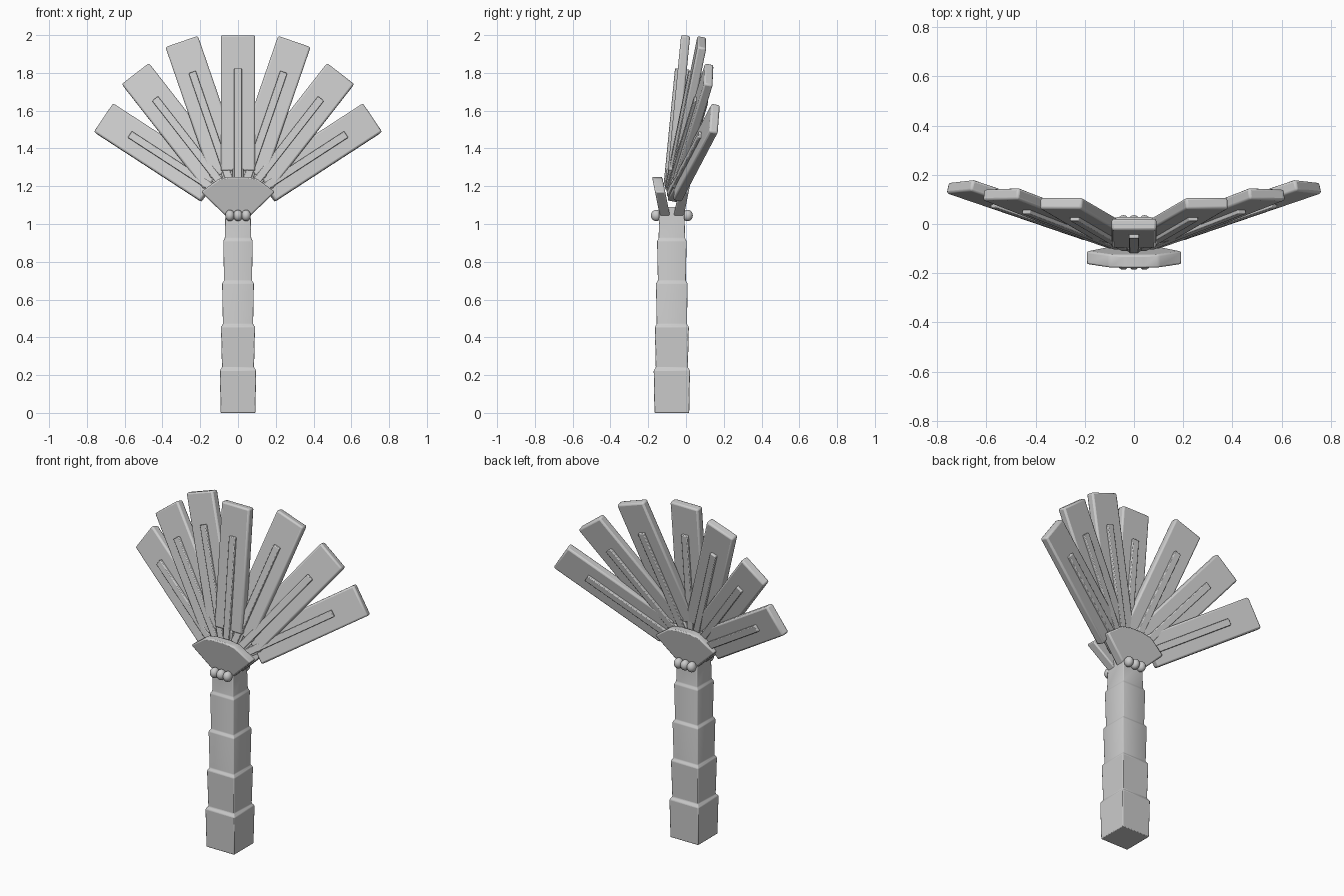
import bpy, bmesh, math
from mathutils import Matrix, Vector

if "Cube" in bpy.data.objects:
    bpy.data.objects.remove(bpy.data.objects["Cube"])

CY = -0.075  # trunk axis


def make(name, bm, bevel=0.0, segs=2):
    bmesh.ops.recalc_face_normals(bm, faces=bm.faces)
    me = bpy.data.meshes.new(name)
    bm.to_mesh(me)
    bm.free()
    ob = bpy.data.objects.new(name, me)
    bpy.context.collection.objects.link(ob)
    if bevel:
        m = ob.modifiers.new("bevel", 'BEVEL')
        m.width, m.segments, m.limit_method = bevel, segs, 'ANGLE'
        m.angle_limit = math.radians(25)
    bpy.ops.object.select_all(action='DESELECT')
    bpy.context.view_layer.objects.active = ob
    ob.select_set(True)
    bpy.ops.object.shade_smooth_by_angle(angle=math.radians(35))
    return ob


def box(name, frame, width, thick, r0, r1, bevel):
    bm = bmesh.new()
    loc = Matrix.Translation((0, 0, (r0 + r1) / 2)) @ Matrix.Diagonal((width, thick, r1 - r0, 1))
    bmesh.ops.create_cube(bm, size=1, matrix=frame @ loc)
    return make(name, bm, bevel)


# Trunk: stacked square rings, each stage flaring slightly to its top
rings = [(0, .092), (.225, .096), (.24, .085), (.455, .09), (.47, .08), (.685, .084),
         (.70, .074), (.91, .078), (.925, .07), (1.09, .066)]
bm = bmesh.new()
loops = [[bm.verts.new((sx * h, CY + sy * h, z)) for sx, sy in ((-1, -1), (1, -1), (1, 1), (-1, 1))]
         for z, h in rings]
for a, b in zip(loops, loops[1:]):
    for i in range(4):
        bm.faces.new((a[i], a[(i + 1) % 4], b[(i + 1) % 4], b[i]))
bm.faces.new(loops[0])
bm.faces.new(loops[-1])
make("trunk", bm, .004)

# Fan leaves with a rib through each: angle, backward tilt, length, roll
for a, t, length, k in ((0, 5.6, .902, 0), (19, 10.8, .93, 0), (38, 13.5, .905, .03), (57, 16, .88, .07)):
    for s in ((1, -1) if a else (1,)):
        A, T = math.radians(a * s), math.radians(t)
        d = Vector((math.sin(A) * math.cos(T), math.sin(T), math.cos(A) * math.cos(T)))
        w = Vector((math.cos(A), -k * s, -math.sin(A)))
        w = (w - d * w.dot(d)).normalized()
        n = d.cross(w)
        frame = Matrix.Translation((0, -.09, 1.1)) @ Matrix((w, n, d)).transposed().to_4x4()
        box("leaf", frame, .182, .048, .18, length, .01)
        box("leaf_rib", frame, .04, .078, .1, length - .178, .004)
        box("leaf_stem", frame, .06, .06, .08, .19, .006)

# Leaning collar plates front and back, with three beads under each
half = [(.058, 1.035), (.195, 1.17), (.10, 1.24), (.04, 1.25)]
outline = half + [(-x, z) for x, z in reversed(half)]
for s, side in ((-1, "front"), (1, "back")):
    bm = bmesh.new()
    rows = [[bm.verts.new((x, CY + s * (off + .2 * (z - 1.035)), z)) for x, z in outline]
            for off in (.008, .062)]
    bm.faces.new(rows[0])
    bm.faces.new(rows[1])
    for i in range(len(outline)):
        j = (i + 1) % len(outline)
        bm.faces.new((rows[0][i], rows[0][j], rows[1][j], rows[1][i]))
    make("collar_plate_" + side, bm, .008)
    for x in (-.043, 0, .043):
        bm = bmesh.new()
        bmesh.ops.create_uvsphere(bm, u_segments=16, v_segments=10, radius=1,
                                  matrix=Matrix.Translation((x, CY + s * .083, 1.045))
                                  @ Matrix.Diagonal((.025, .028, .03, 1)))
        make("bead_" + side, bm)
